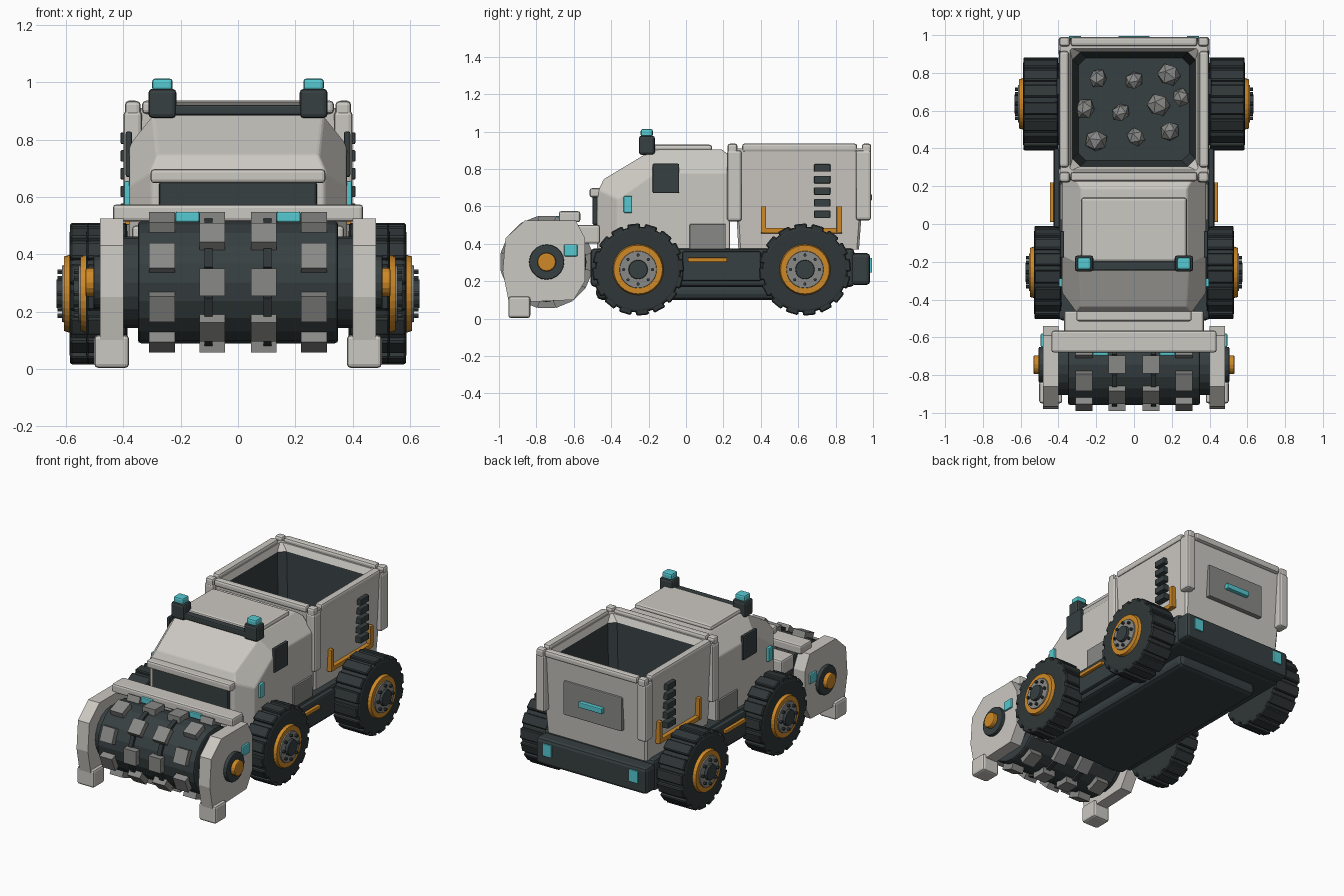
import bpy, bmesh, math, random
from mathutils import Matrix, Vector

if "Cube" in bpy.data.objects:
    bpy.data.objects.remove(bpy.data.objects["Cube"])

random.seed(4)


def material(name, rgb):
    m = bpy.data.materials.new(name)
    m.diffuse_color = (*rgb, 1)
    m.use_nodes = True
    m.node_tree.nodes["Principled BSDF"].inputs["Base Color"].default_value = m.diffuse_color
    return m


LIGHT = material("light_shell", (0.60, 0.58, 0.54))
MID = material("mid_steel", (0.25, 0.25, 0.245))
DARK = material("dark_frame", (0.038, 0.050, 0.053))
TYRE = material("tyre_rubber", (0.030, 0.038, 0.040))
ORANGE = material("orange_trim", (0.62, 0.25, 0.02))
CYAN = material("cyan_lamp", (0.09, 0.58, 0.63))


def finish(name, bm, mats, bevel=0.0, seg=2):
    bmesh.ops.recalc_face_normals(bm, faces=bm.faces)
    me = bpy.data.meshes.new(name)
    bm.to_mesh(me)
    bm.free()
    for m in (mats if isinstance(mats, list) else [mats]):
        me.materials.append(m)
    ob = bpy.data.objects.new(name, me)
    bpy.context.collection.objects.link(ob)
    if bevel:
        b = ob.modifiers.new("bevel", 'BEVEL')
        b.width, b.segments, b.limit_method = bevel, seg, 'ANGLE'
    return ob


def boxes(name, mat, items, bevel=0.0, mirror=False, seg=2):
    """Boxes given as x0, x1, y0, y1, z0, z1; optionally mirrored across x."""
    bm = bmesh.new()
    if mirror:
        items = items + [(-b[1], -b[0], *b[2:]) for b in items]
    for x0, x1, y0, y1, z0, z1 in items:
        m = Matrix.Translation(((x0 + x1) / 2, (y0 + y1) / 2, (z0 + z1) / 2))
        bmesh.ops.create_cube(bm, size=1, matrix=m @ Matrix.Diagonal((x1 - x0, y1 - y0, z1 - z0, 1)))
    return finish(name, bm, mat, bevel, seg)


def disc(name, mat, s, x0, x1, y, z, r, n=24, r2=None, bevel=0.0):
    """Cylinder along x on side s, from x0 (radius r) out to x1 (radius r2)."""
    bm = bmesh.new()
    m = Matrix.Translation((s * (x0 + x1) / 2, y, z)) @ Matrix.Rotation(s * math.pi / 2, 4, 'Y')
    bmesh.ops.create_cone(bm, cap_ends=True, segments=n, radius1=r, radius2=r if r2 is None else r2,
                          depth=x1 - x0, matrix=m)
    return finish(name, bm, mat, bevel)


def ring_blocks(name, mat, rings, y, z, r, size, n, bevel=0.0):
    """Blocks spaced around an x axis; rings = (x, angle offset)."""
    bm = bmesh.new()
    for x, off in rings:
        for i in range(n):
            m = (Matrix.Translation((x, y, z)) @ Matrix.Rotation(off + i * math.tau / n, 4, 'X')
                 @ Matrix.Translation((0, 0, r)) @ Matrix.Diagonal((*size, 1)))
            bmesh.ops.create_cube(bm, size=1, matrix=m)
    return finish(name, bm, mat, bevel, 1)


def extrude_x(bm, profile, x0, x1):
    f = bm.faces.new([bm.verts.new((x0, y, z)) for y, z in profile])
    g = bmesh.ops.extrude_face_region(bm, geom=[f])["geom"]
    bmesh.ops.translate(bm, vec=(x1 - x0, 0, 0), verts=[v for v in g if isinstance(v, bmesh.types.BMVert)])


# chassis, belly plate and rear bumper
boxes("chassis", DARK, [(-0.40, 0.40, -0.51, 0.90, 0.17, 0.375)], 0.02)
boxes("belly_plate", DARK, [(-0.30, 0.30, -0.48, 0.80, 0.10, 0.18)], 0.03)
boxes("rear_bumper", DARK, [(-0.40, 0.40, 0.88, 0.985, 0.18, 0.35)], 0.02)
boxes("rear_lamps", CYAN, [(0.28, 0.345, 0.98, 0.995, 0.245, 0.325)], 0.004, True)
boxes("side_skirts", DARK, [(0.38, 0.425, -0.02, 0.40, 0.20, 0.36)], 0.01, True)
boxes("side_steps", ORANGE, [(0.42, 0.445, 0.01, 0.22, 0.302, 0.326)], 0.005, True)

# wheels
for label, wy, xi, xo in (("front", -0.256, 0.385, 0.53), ("rear", 0.636, 0.40, 0.588)):
    for s, side in ((1, "right"), (-1, "left")):
        n = f"{label}_{side}_"
        disc(n + "tyre", TYRE, s, xi, xo, wy, 0.262, 0.23, 32, bevel=0.015)
        ring_blocks(n + "tread", TYRE, [(s * (xi + xo) / 2, 0.1)], wy, 0.262, 0.225,
                    (xo - xi - 0.004, 0.068, 0.04), 16, 0.006)
        disc(n + "rim", ORANGE, s, xo - 0.03, xo + 0.02, wy, 0.262, 0.145, 32, 0.13)
        disc(n + "wheel_disc", MID, s, xo, xo + 0.027, wy, 0.262, 0.105, 24, 0.098)
        disc(n + "hub", DARK, s, xo, xo + 0.045, wy, 0.262, 0.055, 16, 0.05)
        bm = bmesh.new()
        for i in range(8):
            a = i * math.tau / 8
            m = Matrix.Translation((s * (xo + 0.03), wy + 0.077 * math.cos(a), 0.262 + 0.077 * math.sin(a)))
            bmesh.ops.create_cone(bm, cap_ends=True, segments=6, radius1=0.009, radius2=0.009, depth=0.025,
                                  matrix=m @ Matrix.Rotation(math.pi / 2, 4, 'Y'))
        finish(n + "bolts", bm, DARK)

# cabin: side profile, then chamfer planes on roof edges and front corners
bm = bmesh.new()
extrude_x(bm, [(-0.475, 0.37), (-0.475, 0.67), (-0.44, 0.745), (-0.19, 0.895), (-0.14, 0.905),
               (0.19, 0.905), (0.235, 0.87), (0.235, 0.37)], -0.38, 0.38)
for s in (1, -1):
    for co, no in (((s * 0.28, 0, 0.905), (s * 0.125, 0, 0.10)), ((s * 0.30, -0.475, 0), (s * 0.11, -0.08, 0)),
                   ((s * 0.29, -0.30, 0.83), (s * 0.8, -0.35, 0.5))):
        bmesh.ops.bisect_plane(bm, geom=bm.verts[:] + bm.edges[:] + bm.faces[:], dist=1e-5,
                               plane_co=co, plane_no=Vector(no).normalized(), clear_outer=True)
        bmesh.ops.holes_fill(bm, edges=[e for e in bm.edges if e.is_boundary], sides=0)
finish("cabin", bm, LIGHT, 0.008)

# cabin details
boxes("roof_hatch", LIGHT, [(-0.28, 0.28, -0.20, 0.14, 0.895, 0.93)], 0.015)
boxes("roof_light_bar", DARK, [(-0.24, 0.24, -0.245, -0.20, 0.885, 0.922)], 0.008)
boxes("beacon_bases", DARK, [(0.215, 0.313, -0.252, -0.166, 0.875, 0.978)], 0.015, True)
boxes("beacon_lamps", CYAN, [(0.228, 0.30, -0.242, -0.177, 0.97, 1.014)], 0.012, True)
boxes("side_windows", DARK, [(0.37, 0.392, -0.178, -0.037, 0.67, 0.828)], 0.006, True)
boxes("side_lamps", CYAN, [(0.34, 0.398, -0.333, -0.288, 0.565, 0.655)], 0.006, True)
boxes("side_hatches", MID, [(0.37, 0.392, 0.02, 0.212, 0.37, 0.505)], 0.004, True)
boxes("front_grille", DARK, [(-0.275, 0.275, -0.50, -0.46, 0.50, 0.655)], 0.01)
boxes("grille_hood", LIGHT, [(-0.305, 0.305, -0.515, -0.44, 0.648, 0.697)], 0.012)

# ore bin: rings of a tapered shell with a dark inside
bm = bmesh.new()
rings = []
for x, y0, y1, z in ((0.36, 0.28, 0.925, 0.37), (0.388, 0.25, 0.965, 0.91), (0.34, 0.285, 0.93, 0.91),
                     (0.325, 0.305, 0.91, 0.87), (0.295, 0.335, 0.88, 0.45)):
    c = 0.012 if z > 0.9 or z < 0.4 else 0.04
    rings.append([bm.verts.new((px, py, z)) for px, py in (
        (-x + c, y0), (x - c, y0), (x, y0 + c), (x, y1 - c), (x - c, y1), (-x + c, y1), (-x, y1 - c), (-x, y0 + c))])
for k in range(4):
    for i in range(8):
        j = (i + 1) % 8
        f = bm.faces.new((rings[k][i], rings[k][j], rings[k + 1][j], rings[k + 1][i]))
        f.material_index = 1 if k == 3 else 0
bm.faces.new(rings[0])
bm.faces.new(rings[4]).material_index = 1
finish("ore_bin", bm, [LIGHT, DARK])

# bin rim, corner posts and fittings
boxes("bin_side_rims", LIGHT, [(0.345, 0.395, 0.30, 0.915, 0.89, 0.936)], 0.014, True)
boxes("bin_end_rims", LIGHT, [(-0.335, 0.335, 0.225, 0.275, 0.89, 0.936), (-0.335, 0.335, 0.942, 0.99, 0.89, 0.936)], 0.014)
boxes("bin_corner_posts", LIGHT, [(0.335, 0.40, 0.22, 0.298, 0.52, 0.90), (0.335, 0.40, 0.908, 0.99, 0.525, 0.90),
                                  (0.34, 0.395, 0.222, 0.275, 0.88, 0.935), (0.34, 0.395, 0.94, 0.99, 0.88, 0.935)], 0.014, True)
boxes("bin_vents", DARK, [(0.36, 0.41, 0.685, 0.772, 0.785 - k * 0.062, 0.825 - k * 0.062) for k in range(5)], 0.004, True)
boxes("bin_brackets", ORANGE, [(0.36, 0.396, 0.40, 0.428, 0.46, 0.60), (0.36, 0.396, 0.805, 0.835, 0.46, 0.60),
                               (0.35, 0.394, 0.40, 0.835, 0.455, 0.485)], 0.004, True)
boxes("tailgate_panel", MID, [(-0.21, 0.21, 0.92, 0.968, 0.54, 0.76)], 0.006)
boxes("tailgate_handle", CYAN, [(-0.085, 0.085, 0.96, 0.994, 0.63, 0.665)], 0.005)

# ore rocks lying in the bin
bm = bmesh.new()
for x, y in ((-0.19, 0.77), (0.0, 0.76), (0.185, 0.79), (-0.26, 0.61), (-0.07, 0.59), (0.13, 0.63),
             (0.25, 0.67), (-0.20, 0.44), (0.01, 0.46), (0.19, 0.49)):
    m = Matrix.Translation((x, y, 0.475)) @ Matrix.Rotation(random.uniform(0, 6), 4, Vector((1, 2, 3)))
    r = random.uniform(0.052, 0.068)
    bmesh.ops.create_icosphere(bm, subdivisions=1, radius=r,
                               matrix=m @ Matrix.Diagonal((1, random.uniform(0.8, 1), 0.9, 1)))
finish("ore_rocks", bm, MID)

# drum carrier: mounting block, crossbar, side plates and feet
DY, DZ = -0.745, 0.302
boxes("drum_mount", LIGHT, [(-0.37, 0.37, -0.59, -0.46, 0.40, 0.50)], 0.012)
boxes("drum_crossbar", LIGHT, [(-0.437, 0.437, -0.68, -0.565, 0.515, 0.574)], 0.012)
boxes("crossbar_lamps", CYAN, [(0.135, 0.218, -0.697, -0.66, 0.513, 0.548)], 0.005, True)
bm = bmesh.new()
for s in (1, -1):
    extrude_x(bm, [(-0.86, 0.525), (-0.59, 0.525), (-0.54, 0.43), (-0.54, 0.20), (-0.60, 0.10), (-0.83, 0.09),
                   (-0.95, 0.10), (-0.98, 0.25), (-0.965, 0.43)], s * 0.40, s * 0.482)
finish("drum_side_plates", bm, LIGHT)
boxes("drum_feet", LIGHT, [(0.38, 0.502, -0.95, -0.832, 0.003, 0.118)], 0.014, True)
boxes("plate_lamps", CYAN, [(0.46, 0.494, -0.652, -0.58, 0.333, 0.397)], 0.006, True)

# cutting drum with staggered teeth
disc("cutting_drum", DARK, 1, -0.35, 0.35, DY, DZ, 0.213, 20, bevel=0.012)
disc("drum_axle", DARK, 1, -0.41, 0.41, DY, DZ, 0.16, 20)
half = math.pi / 8
cols = [(-0.265, half), (-0.09, 0), (0.09, 0), (0.265, half)]
ring_blocks("drum_teeth", MID, cols, DY, DZ, 0.221, (0.09, 0.095, 0.05), 8)
ring_blocks("drum_spacers", TYRE, [(x * 1.15, half) for x, _ in cols[1:3]], DY, DZ, 0.212, (0.028, 0.07, 0.028), 8)
for s, side in ((1, "right"), (-1, "left")):
    disc(side + "_drum_bearing", DARK, s, 0.47, 0.505, DY, DZ, 0.094, 20, bevel=0.006)
    disc(side + "_drum_cap", ORANGE, s, 0.49, 0.533, DY, DZ, 0.05, 16, bevel=0.008)
